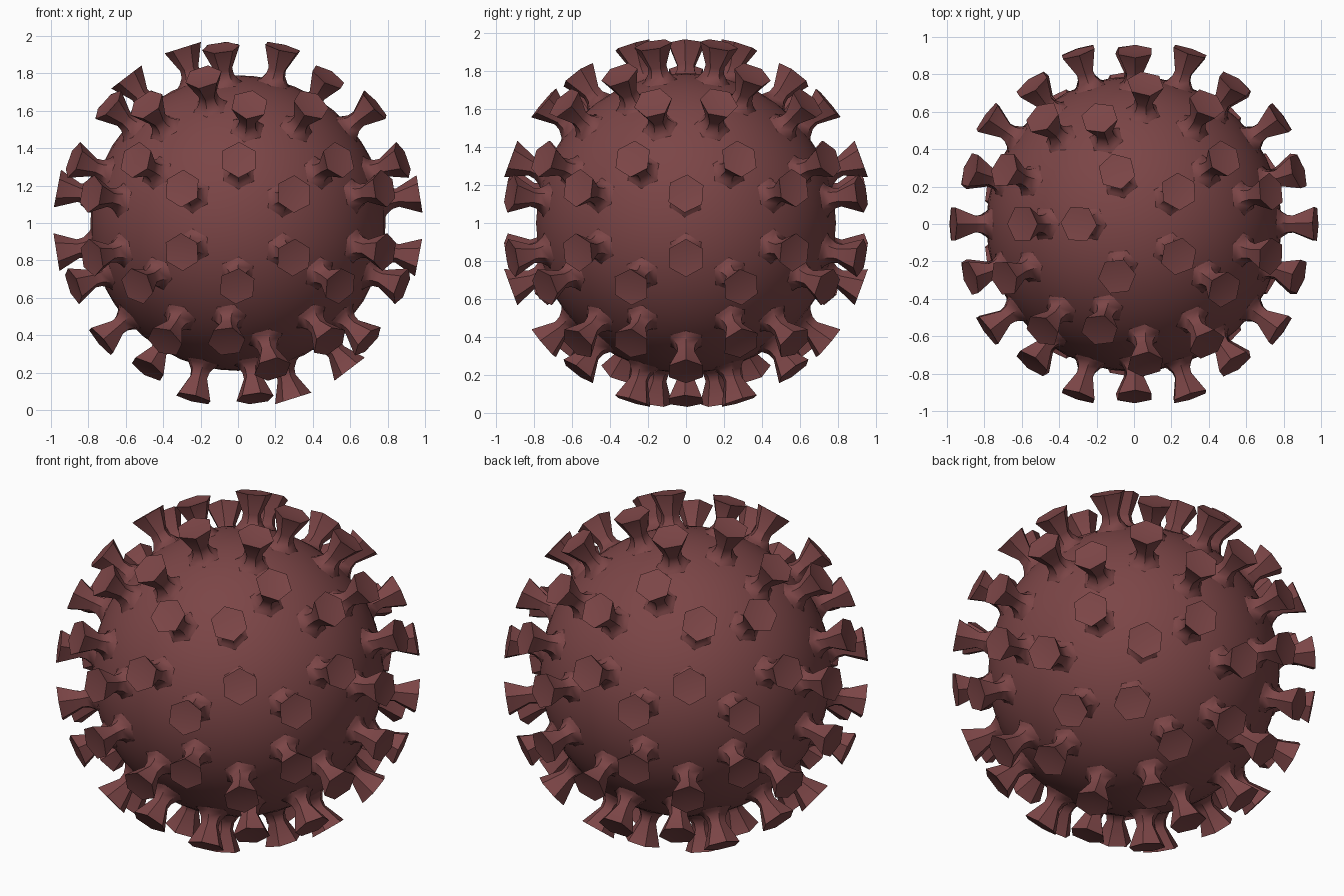
import bpy, bmesh
from math import cos, sin, pi, radians
from mathutils import Vector

if "Cube" in bpy.data.objects:
    bpy.data.objects.remove(bpy.data.objects["Cube"])

CENTRE = Vector((0, 0, 1))
BODY_R = 0.79
# spike profile: (distance from centre, radius)
PROFILE = [(0.755, 0.13), (0.795, 0.078), (0.83, 0.055), (0.865, 0.05), (0.983, 0.102)]
SIDES = 6

mat = bpy.data.materials.new("dark_red")
mat.diffuse_color = (0.2, 0.06, 0.062, 1)
mat.use_nodes = True
mat.node_tree.nodes["Principled BSDF"].inputs["Base Color"].default_value = mat.diffuse_color


def finish(bm, name):
    bmesh.ops.recalc_face_normals(bm, faces=bm.faces)
    me = bpy.data.meshes.new(name)
    bm.to_mesh(me)
    bm.free()
    me.materials.append(mat)
    ob = bpy.data.objects.new(name, me)
    bpy.context.collection.objects.link(ob)
    ob.location = CENTRE
    bpy.ops.object.select_all(action='DESELECT')
    ob.select_set(True)
    bpy.context.view_layer.objects.active = ob
    bpy.ops.object.shade_smooth_by_angle(angle=radians(40))
    return ob


def add_spike(bm, n, toward):
    # local axes: n points outward, u points at a corner of the host triangle
    u = (toward - n * toward.dot(n)).normalized()
    v = n.cross(u)
    rings = []
    for h, r in PROFILE:
        rings.append([bm.verts.new(n * h + (u * cos(a) + v * sin(a)) * r)
                      for a in (2 * pi * i / SIDES for i in range(SIDES))])
    for a, b in zip(rings, rings[1:]):
        for i in range(SIDES):
            j = (i + 1) % SIDES
            bm.faces.new((a[i], a[j], b[j], b[i]))
    # slightly dished cap
    tip = bm.verts.new(n * (PROFILE[-1][0] - 0.012))
    top = rings[-1]
    for i in range(SIDES):
        bm.faces.new((top[i], top[(i + 1) % SIDES], tip))


# round body
bm = bmesh.new()
bmesh.ops.create_icosphere(bm, subdivisions=4, radius=BODY_R)
finish(bm, "body")

# one flared spike on each of the 80 faces of a coarse icosphere
guide = bmesh.new()
bmesh.ops.create_icosphere(guide, subdivisions=2, radius=1)
bm = bmesh.new()
for f in guide.faces:
    add_spike(bm, f.calc_center_median().normalized(), f.verts[0].co)
guide.free()
finish(bm, "spikes")
